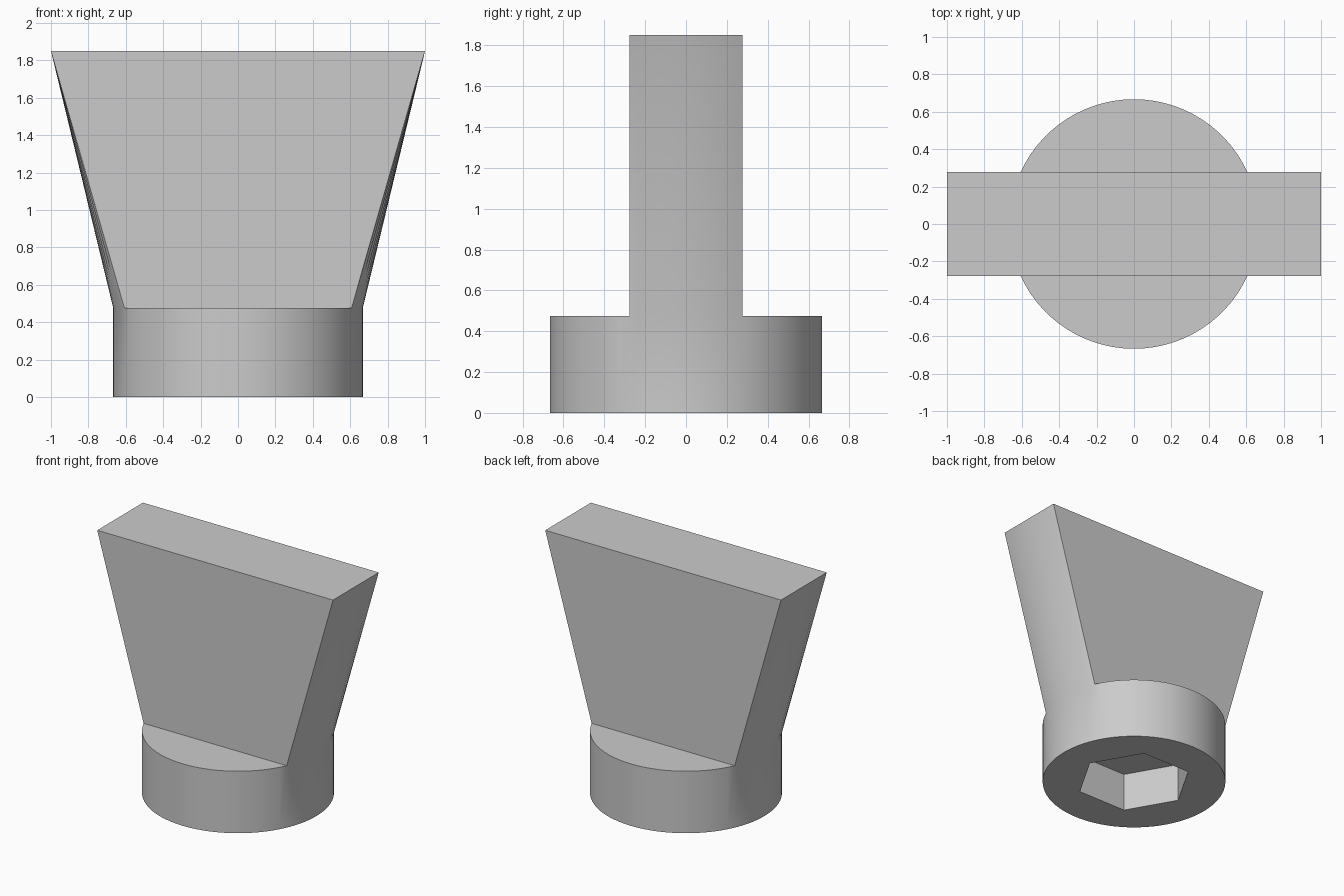
import bpy, bmesh
from math import sin, cos, asin, pi, radians

cube = bpy.data.objects.get("Cube")
if cube:
    bpy.data.objects.remove(cube)

RADIUS, BASE_TOP = 0.667, 0.475
HALF_DEPTH, HALF_WIDTH, HEIGHT = 0.277, 1.0, 1.85
HEX_RADIUS, HEX_DEPTH = 0.42, 0.30
SIDE_STEPS, CAP_STEPS = 12, 28

grey = bpy.data.materials.new("plain grey")
grey.use_nodes = True
colour = (0.6, 0.6, 0.6, 1)
grey.diffuse_color = colour
grey.node_tree.nodes["Principled BSDF"].inputs["Base Color"].default_value = colour

bm = bmesh.new()


def ring(angles, radius, z):
    return [bm.verts.new((radius * cos(a), radius * sin(a), z)) for a in angles]


def walls(low, high):
    for i in range(len(low)):
        j = (i + 1) % len(low)
        bm.faces.new((low[i], low[j], high[j], high[i]))


# Round collar, its rim split where the flared blade meets it
corner = asin(HALF_DEPTH / RADIUS)
angles = []
for start, end, steps in ((-corner, corner, SIDE_STEPS),
                          (corner, pi - corner, CAP_STEPS),
                          (pi - corner, pi + corner, SIDE_STEPS),
                          (pi + corner, 2 * pi - corner, CAP_STEPS)):
    angles += [start + (end - start) * i / steps for i in range(steps)]
foot = ring(angles, RADIUS, 0)
rim = ring(angles, RADIUS, BASE_TOP)
walls(foot, rim)

# Rim runs: blade ends on either side, half-moon shelves front and back
half = SIDE_STEPS + CAP_STEPS
right_arc = rim[:SIDE_STEPS + 1]
left_arc = rim[half:half + SIDE_STEPS + 1]
bm.faces.new(rim[SIDE_STEPS:half + 1])
bm.faces.new(rim[half + SIDE_STEPS:] + rim[:1])

# Flared blade: each curved end is lofted to a straight upper edge
tops = []
for arc, side in ((right_arc, 1), (left_arc, -1)):
    top = [bm.verts.new((side * HALF_WIDTH, v.co.y, HEIGHT)) for v in arc]
    for i in range(SIDE_STEPS):
        bm.faces.new((arc[i], arc[i + 1], top[i + 1], top[i]))
    tops.append(top)
right_top, left_top = tops
bm.faces.new((right_arc[-1], left_arc[0], left_top[0], right_top[-1]))
bm.faces.new((left_arc[-1], right_arc[0], right_top[0], left_top[-1]))
bm.faces.new(right_top + left_top)

# Hexagonal socket in the underside
hex_angles = [radians(60 * i) for i in range(6)]
mouth = ring(hex_angles, HEX_RADIUS, 0)
ceiling = ring(hex_angles, HEX_RADIUS, HEX_DEPTH)
walls(mouth, ceiling)
bm.faces.new(ceiling)
edges = [e for e in bm.edges if all(v.co.z == 0 for v in e.verts)]
bmesh.ops.triangle_fill(bm, edges=edges, use_beauty=True)
bmesh.ops.recalc_face_normals(bm, faces=bm.faces)

mesh = bpy.data.meshes.new("flared_blade_fitting")
bm.to_mesh(mesh)
bm.free()
mesh.materials.append(grey)
fitting = bpy.data.objects.new("flared_blade_fitting", mesh)
bpy.context.collection.objects.link(fitting)
bpy.ops.object.select_all(action="DESELECT")
fitting.select_set(True)
bpy.context.view_layer.objects.active = fitting
bpy.ops.object.shade_smooth_by_angle(angle=radians(30))
